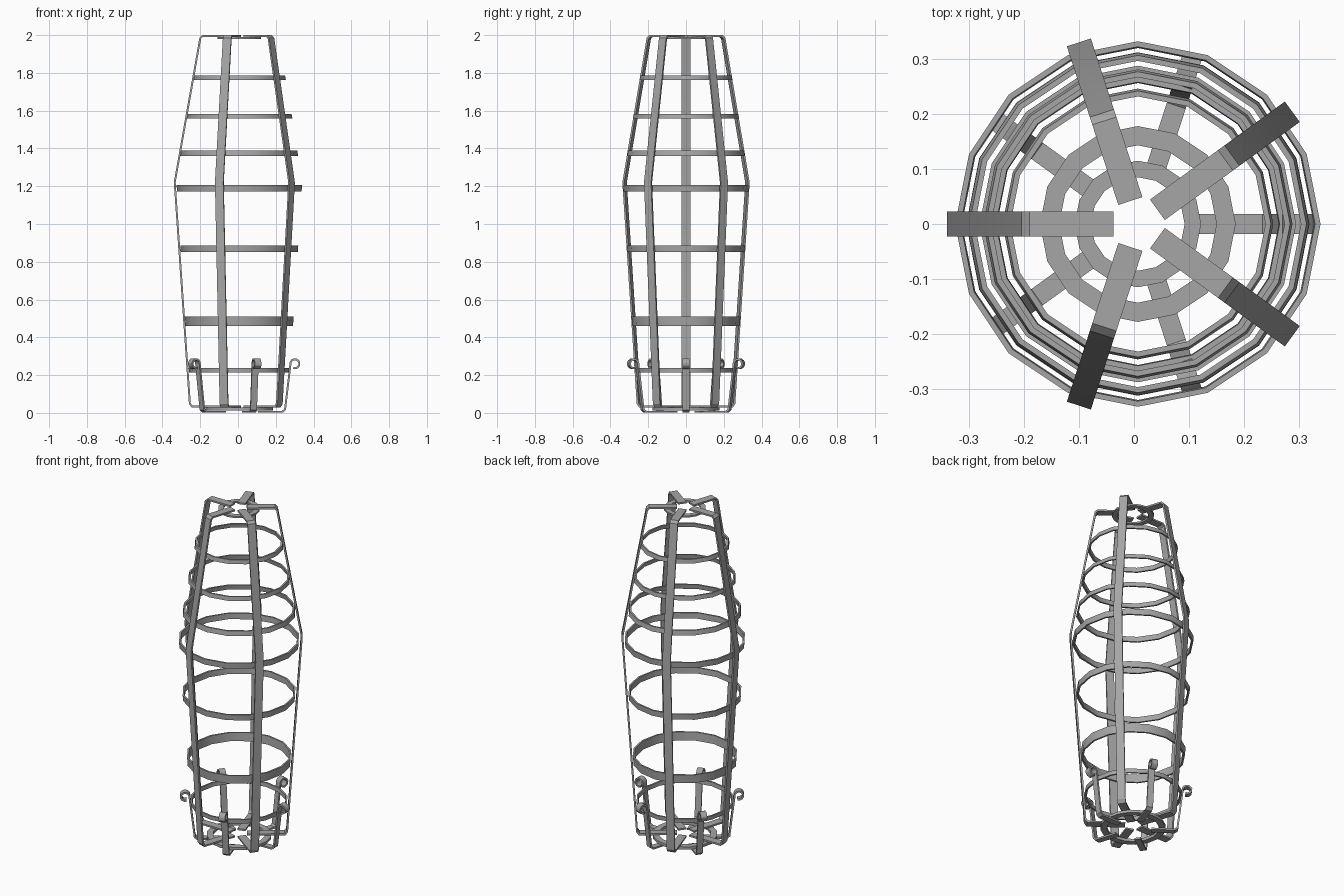
import bpy, bmesh, math
from mathutils import Vector, Matrix

cube = bpy.data.objects.get("Cube")
if cube:
    bpy.data.objects.remove(cube, do_unlink=True)

CENTRE_X = 0.007
RIB_COUNT = 5
SIDES = 16

iron = bpy.data.materials.new("grey iron")
iron.use_nodes = True
GREY = (0.38, 0.38, 0.38, 1)
iron.diffuse_color = GREY
iron.node_tree.nodes["Principled BSDF"].inputs["Base Color"].default_value = GREY


def finish(bm, name):
    bmesh.ops.recalc_face_normals(bm, faces=bm.faces)
    mesh = bpy.data.meshes.new(name)
    bm.to_mesh(mesh)
    bm.free()
    mesh.materials.append(iron)
    obj = bpy.data.objects.new(name, mesh)
    obj.location.x = CENTRE_X
    bpy.context.collection.objects.link(obj)
    bpy.ops.object.select_all(action="DESELECT")
    obj.select_set(True)
    bpy.context.view_layer.objects.active = obj
    bpy.ops.object.shade_smooth_by_angle(angle=math.radians(30))
    return obj


def strap(name, path, width, thick, angle):
    """Flat bar swept along a radius/height path, turned about the axis."""
    bm = bmesh.new()
    pts = [Vector(p) for p in path]
    loops = []
    for i, p in enumerate(pts):
        before = (p - pts[i - 1]).normalized() if i else None
        after = (pts[i + 1] - p).normalized() if i < len(pts) - 1 else None
        a, b = before or after, after or before
        tangent = (a + b).normalized()
        # mitre the corners so the bar keeps its thickness
        side = Vector((-tangent.y, tangent.x)) * (thick / 2 / max(tangent.dot(a), 0.5))
        loops.append([bm.verts.new((q.x, w, q.y)) for q, w in (
            (p + side, -width / 2), (p + side, width / 2),
            (p - side, width / 2), (p - side, -width / 2))])
    for l0, l1 in zip(loops, loops[1:]):
        for k in range(4):
            n = (k + 1) % 4
            bm.faces.new((l0[k], l0[n], l1[n], l1[k]))
    bm.faces.new(loops[0])
    bm.faces.new(loops[-1])
    bm.transform(Matrix.Rotation(angle, 4, "Z"))
    return finish(bm, name)


def hoop(name, section):
    """Ring made by turning a four-point radius/height section."""
    bm = bmesh.new()
    loops = []
    for i in range(SIDES):
        a = math.tau * i / SIDES
        loops.append([bm.verts.new((r * math.cos(a), r * math.sin(a), z)) for r, z in section])
    for i in range(SIDES):
        l0, l1 = loops[i], loops[(i + 1) % SIDES]
        for k in range(4):
            n = (k + 1) % 4
            bm.faces.new((l0[k], l0[n], l1[n], l1[k]))
    return finish(bm, name)


def band(name, radius, z, height, slope, thick=0.01):
    d = slope * height / 2
    lo, hi = z - height / 2, z + height / 2
    hoop(name, [(radius - d, lo), (radius + d, hi),
                (radius + d - thick, hi), (radius - d - thick, lo)])


def washer(name, inner, outer, low, high):
    hoop(name, [(inner, low), (outer, low), (outer, high), (inner, high)])


# Long ribs, bent in at the top and bottom
rib_path = [(0.044, 1.995), (0.195, 1.995), (0.207, 1.983), (0.342, 1.22),
            (0.262, 0.05), (0.25, 0.033), (0.044, 0.033)]
# Hooks under the floor, rising and curling outwards
hook_path = [(0.1, 0.006), (0.228, 0.006), (0.242, 0.018), (0.268, 0.235)]
for step in range(11):
    a = math.radians(190 - step * 30)
    hook_path.append((0.294 + 0.024 * math.cos(a), 0.26 + 0.024 * math.sin(a)))

for i in range(RIB_COUNT):
    turn = math.tau * i / RIB_COUNT
    strap(f"rib_{i + 1}", rib_path, 0.046, 0.01, math.pi + turn)
    strap(f"hook_{i + 1}", hook_path, 0.036, 0.01, turn)

# Hoops inside the ribs, tilted to follow their taper
UPPER, LOWER = -0.176, 0.068
for i, (radius, z, height, slope) in enumerate([
        (0.244, 1.775, 0.024, UPPER), (0.279, 1.57, 0.024, UPPER),
        (0.309, 1.375, 0.028, UPPER), (0.331, 1.19, 0.034, LOWER),
        (0.311, 0.87, 0.034, LOWER), (0.286, 0.485, 0.05, LOWER),
        (0.267, 0.225, 0.024, LOWER)]):
    band(f"hoop_{i + 1}", radius, z, height, slope)

# Flat rings joining the rib ends
washer("top_ring", 0.085, 0.115, 1.98, 1.99)
washer("floor_ring", 0.143, 0.178, 0.012, 0.028)
